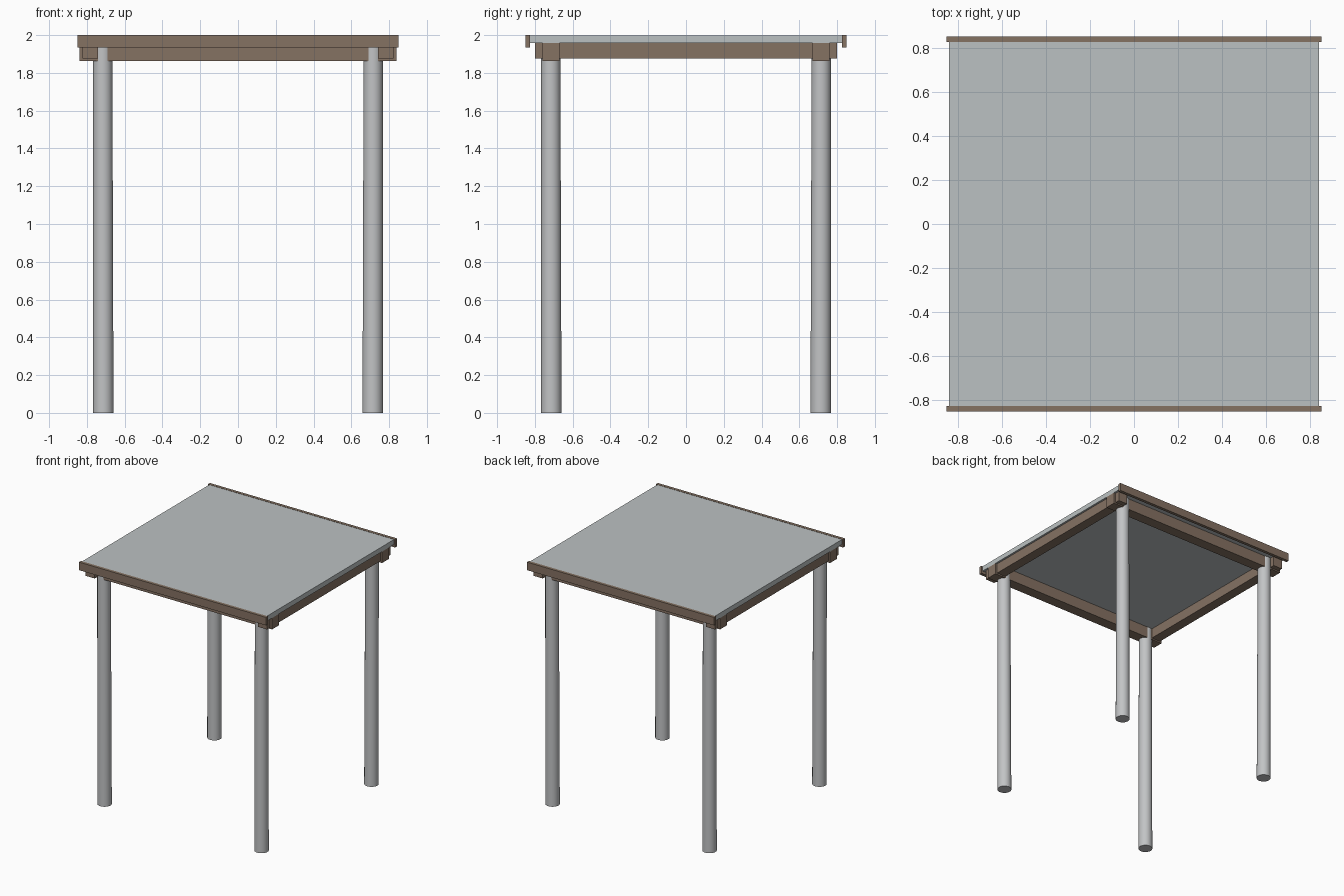
import bpy, bmesh
from mathutils import Vector

if "Cube" in bpy.data.objects:
    bpy.data.objects.remove(bpy.data.objects["Cube"])


def material(name, rgb):
    m = bpy.data.materials.new(name)
    m.diffuse_color = (*rgb, 1)
    m.use_nodes = True
    m.node_tree.nodes["Principled BSDF"].inputs["Base Color"].default_value = m.diffuse_color
    return m


WOOD = material("brown wood", (0.235, 0.168, 0.124))
ROOF = material("cool grey sheet", (0.50, 0.535, 0.54))
POST = material("light grey post", (0.54, 0.55, 0.56))


def finish(name, bm, mat):
    bmesh.ops.recalc_face_normals(bm, faces=bm.faces)
    mesh = bpy.data.meshes.new(name)
    bm.to_mesh(mesh)
    bm.free()
    mesh.materials.append(mat)
    ob = bpy.data.objects.new(name, mesh)
    bpy.context.collection.objects.link(ob)
    return ob


def box(name, x, y, z, mat):
    """Box from (min, max) ranges."""
    bm = bmesh.new()
    bmesh.ops.create_cube(bm, size=1)
    for v in bm.verts:
        v.co = Vector([r[0] if c < 0 else r[1] for c, r in zip(v.co, (x, y, z))])
    return finish(name, bm, mat)


# flat roof sheet
box("roof_sheet", (-0.84, 0.84), (-0.825, 0.825), (1.957, 1.998), ROOF)

for s, fb, lr in ((-1, "front", "left"), (1, "back", "right")):
    # thin fascia boards on front and back edges
    box(fb + "_fascia", (-0.85, 0.85), sorted((s * 0.825, s * 0.85)), (1.934, 2.0), WOOD)
    # beams running left to right, slightly deeper
    box(fb + "_beam", (-0.84, 0.84), sorted((s * 0.669, s * 0.759)), (1.864, 1.957), WOOD)
    # beams running front to back
    box(lr + "_beam", sorted((s * 0.742, s * 0.824)), (-0.80, 0.80), (1.875, 1.957), WOOD)

# slightly tapered round posts, running up through the beams
BOTTOM, TOP, HEIGHT = (0.713, 0.054), (0.716, 0.0505), 1.957
for sx, lr in ((-1, "left"), (1, "right")):
    for sy, fb in ((-1, "front"), (1, "back")):
        bm = bmesh.new()
        bmesh.ops.create_cone(bm, cap_ends=True, segments=32, radius1=BOTTOM[1],
                              radius2=TOP[1], depth=HEIGHT)
        for v in bm.verts:
            c = BOTTOM[0] if v.co.z < 0 else TOP[0]
            v.co += Vector((sx * c, sy * c, HEIGHT / 2))
        for f in bm.faces:
            f.smooth = len(f.verts) == 4
        for e in bm.edges:
            e.smooth = all(len(f.verts) == 4 for f in e.link_faces)
        finish(f"{fb}_{lr}_post", bm, POST)
